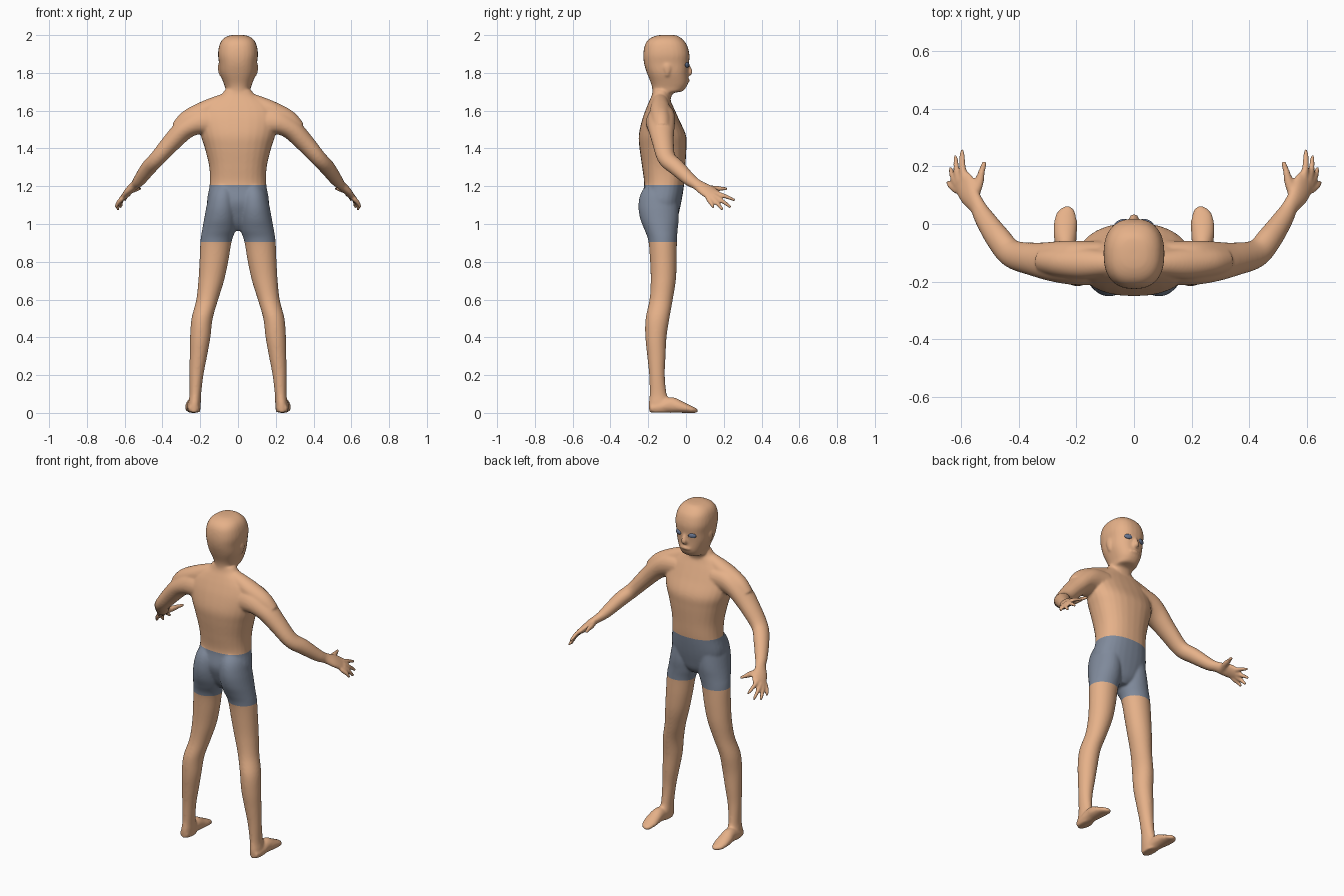
import bpy, bmesh, math
from mathutils import Vector, Matrix

cube = bpy.data.objects.get("Cube")
if cube:
    bpy.data.objects.remove(cube, do_unlink=True)


def material(name, rgb):
    m = bpy.data.materials.new(name)
    m.use_nodes = True
    m.diffuse_color = (*rgb, 1)
    m.node_tree.nodes["Principled BSDF"].inputs["Base Color"].default_value = (*rgb, 1)
    return m


skin = material("skin", (0.79, 0.44, 0.25))
cloth = material("shorts_grey_blue", (0.215, 0.255, 0.33))
iris = material("eye_blue", (0.14, 0.18, 0.28))


def smooth_rows(rows, steps=5):
    """Spline through rows of numbers so that lofts curve between sections."""
    v = [Vector(r) for r in rows]
    out = []
    for i in range(len(v) - 1):
        a, b, c, d = v[max(i - 1, 0)], v[i], v[i + 1], v[min(i + 2, len(v) - 1)]
        for k in range(steps):
            t = k / steps
            out.append(b + (c - a) * t / 2 + (a * 2 - b * 5 + c * 4 - d) * t * t / 2
                       + (b * 3 - a - c * 3 + d) * t ** 3 / 2)
    return out + [v[-1]]


def loft(bm, sections, power=2.0, n=28):
    """Closed skin over sections of (centre, half axis, half axis)."""
    rings = []
    for centre, u, v in sections:
        ring = []
        for i in range(n):
            a = 2 * math.pi * i / n
            c, s = math.cos(a), math.sin(a)
            ring.append(bm.verts.new(centre + u * math.copysign(abs(c) ** (2 / power), c)
                                     + v * math.copysign(abs(s) ** (2 / power), s)))
        rings.append(ring)
    for r, q in zip(rings, rings[1:]):
        for i in range(n):
            j = (i + 1) % n
            bm.faces.new((r[i], r[j], q[j], q[i]))
    bm.faces.new(rings[0][::-1])
    bm.faces.new(rings[-1])


def stack(bm, rows, side=1, power=2.0):
    """Level sections: height, centre x, half width, back y, front y."""
    loft(bm, [(Vector((side * cx, (y0 + y1) / 2, z)), Vector((w, 0, 0)),
               Vector((0, (y1 - y0) / 2, 0))) for z, cx, w, y0, y1 in smooth_rows(rows)], power)


def limb(bm, rows, ref, side=1):
    """Sections square to a path: x, y, z, half width along ref, half thickness."""
    rows = smooth_rows(rows)
    pts = [Vector(r[:3]) for r in rows]
    flip = Vector((side, 1, 1))
    sections = []
    for i, (p, r) in enumerate(zip(pts, rows)):
        t = (pts[min(i + 1, len(pts) - 1)] - pts[max(i - 1, 0)]).normalized()
        u = Vector(ref)
        u = (u - t * u.dot(t)).normalized()
        v = t.cross(u)
        sections.append((p * flip, u * r[3] * flip, v * r[4] * flip))
    loft(bm, sections)


bm = bmesh.new()

# torso
stack(bm, [(.965, 0, .035, -.16, -.08), (1.0, 0, .1, -.19, -.055), (1.05, 0, .145, -.215, -.04),
           (1.12, 0, .164, -.235, -.024), (1.21, 0, .15, -.222, -.01), (1.3, 0, .152, -.232, -.004),
           (1.4, 0, .175, -.246, .002), (1.47, 0, .197, -.25, .0), (1.55, 0, .21, -.233, -.035),
           (1.61, 0, .195, -.212, -.062), (1.65, 0, .15, -.195, -.08),
           (1.68, 0, .095, -.182, -.088), (1.71, 0, .07, -.175, -.09)], power=2.3)

# neck and head
stack(bm, [(1.64, 0, .07, -.17, -.085), (1.69, 0, .064, -.178, -.07), (1.703, 0, .064, -.178, -.02),
           (1.725, 0, .069, -.18, .001), (1.75, 0, .078, -.187, .01), (1.8, 0, .095, -.207, .011),
           (1.85, 0, .1, -.222, .016), (1.9, 0, .106, -.226, .018), (1.95, 0, .098, -.217, .004),
           (1.98, 0, .08, -.195, -.02), (1.997, 0, .05, -.16, -.045), (2.002, 0, .02, -.125, -.08)],
      power=2.4)

# nose and lips
limb(bm, [(0, .005, 1.85, .008, .01), (0, .016, 1.825, .011, .012),
          (0, .022, 1.803, .017, .013), (0, .01, 1.79, .012, .01)], (1, 0, 0))
limb(bm, [(-.03, .005, 1.757, .007, .007), (0, .011, 1.76, .011, .009),
          (.03, .005, 1.757, .007, .007)], (0, 0, 1))

ACROSS = (.65, -.45, -.6)
FINGERS = [((.588, .150, 1.165), (.597, .260, 1.126)),
           ((.604, .145, 1.152), (.621, .238, 1.088)),
           ((.612, .135, 1.142), (.638, .195, 1.074)),
           ((.612, .115, 1.136), (.648, .146, 1.086))]

for side in (1, -1):
    # leg
    stack(bm, [(1.24, .07, .035, -.18, -.07), (1.17, .08, .068, -.236, -.045),
               (1.1, .086, .08, -.252, -.04), (1.03, .092, .087, -.243, -.038),
               (.97, .101, .089, -.22, -.044), (.91, .116, .083, -.199, -.048),
               (.8, .128, .076, -.19, -.049), (.7, .142, .068, -.187, -.054),
               (.6, .163, .058, -.193, -.07), (.5, .19, .056, -.214, -.088),
               (.4, .2, .054, -.215, -.103), (.3, .21, .046, -.205, -.108),
               (.2, .22, .037, -.195, -.112), (.1, .226, .031, -.192, -.102),
               (.05, .23, .033, -.198, -.08), (.004, .232, .031, -.195, -.08)], side)
    # foot
    limb(bm, [(.234, -.19, .024, .026, .022), (.235, -.14, .03, .034, .03),
              (.237, -.08, .042, .036, .042), (.239, -.03, .032, .041, .032),
              (.236, .02, .02, .039, .02), (.226, .045, .014, .027, .014),
              (.218, .057, .011, .014, .01)], (1, 0, 0), side)
    # slope from neck to shoulder
    limb(bm, [(.03, -.137, 1.662, .04, .04), (.1, -.137, 1.637, .045, .045),
              (.18, -.136, 1.597, .053, .055), (.26, -.132, 1.55, .056, .052),
              (.31, -.128, 1.5, .05, .045)], (0, 0, 1), side)
    # arm and palm
    limb(bm, [(.12, -.135, 1.55, .09, .07), (.2, -.135, 1.55, .083, .07),
              (.275, -.131, 1.51, .071, .058), (.35, -.122, 1.435, .058, .05),
              (.425, -.103, 1.35, .049, .042), (.472, -.05, 1.3, .045, .041),
              (.52, .02, 1.235, .036, .033), (.542, .058, 1.21, .031, .025),
              (.572, .1, 1.183, .041, .021), (.59, .14, 1.158, .045, .018),
              (.6, .16, 1.145, .036, .013)], ACROSS, side)
    # fingers
    for base, tip in FINGERS:
        mid = (Vector(base) + Vector(tip)) / 2 + Vector((.004, 0, .003))
        limb(bm, [(*base, .014, .014), (*mid, .012, .012), (*tip, .008, .008)], ACROSS, side)
    # thumb
    limb(bm, [(.56, .09, 1.185, .021, .018), (.54, .14, 1.188, .018, .016),
              (.53, .18, 1.188, .013, .012), (.518, .218, 1.187, .009, .009)], ACROSS, side)
    # ear
    limb(bm, [(.09, -.1, 1.785, .01, .008), (.096, -.098, 1.81, .016, .009),
              (.098, -.1, 1.835, .02, .009), (.095, -.104, 1.852, .012, .007)], (0, 1, 0), side)

bmesh.ops.recalc_face_normals(bm, faces=bm.faces)
rough = bpy.data.meshes.new("body_parts")
bm.to_mesh(rough)
bm.free()
body = bpy.data.objects.new("body", rough)
bpy.context.collection.objects.link(body)

# blend the parts into one skin
remesh = body.modifiers.new("blend", "REMESH")
remesh.mode = "VOXEL"
remesh.voxel_size = 0.006
relax = body.modifiers.new("relax", "SMOOTH")
relax.factor = 0.5
relax.iterations = 10
graph = bpy.context.evaluated_depsgraph_get()
mesh = bpy.data.meshes.new_from_object(body.evaluated_get(graph))
body.modifiers.clear()
body.data = mesh
bpy.data.meshes.remove(rough)
mesh.materials.clear()
mesh.materials.append(skin)
mesh.materials.append(cloth)

# stand on the floor, then cut the waist and hems of the shorts
HEM, WAIST = 0.905, 1.207
bm = bmesh.new()
bm.from_mesh(mesh)
low = min(v.co.z for v in bm.verts)
bmesh.ops.translate(bm, verts=bm.verts, vec=(0, 0, -low))
for z in (HEM, WAIST):
    bmesh.ops.bisect_plane(bm, geom=bm.verts[:] + bm.edges[:] + bm.faces[:],
                           plane_co=(0, 0, z), plane_no=(0, 0, 1))
for f in bm.faces:
    c = f.calc_center_median()
    f.material_index = 1 if HEM < c.z < WAIST and abs(c.x) < 0.3 else 0
    f.smooth = True
bm.to_mesh(mesh)
bm.free()

# eyes
for side, name in ((1, "left_eye"), (-1, "right_eye")):
    bm = bmesh.new()
    bmesh.ops.create_uvsphere(bm, u_segments=20, v_segments=12, radius=1)
    bm.transform(Matrix.Translation((side * .046, .006, 1.842))
                 @ Matrix.Rotation(-side * .38, 4, "Z")
                 @ Matrix.Diagonal((.023, .009, .014, 1)))
    for f in bm.faces:
        f.smooth = True
    me = bpy.data.meshes.new(name)
    bm.to_mesh(me)
    bm.free()
    me.materials.append(iris)
    bpy.context.collection.objects.link(bpy.data.objects.new(name, me))
